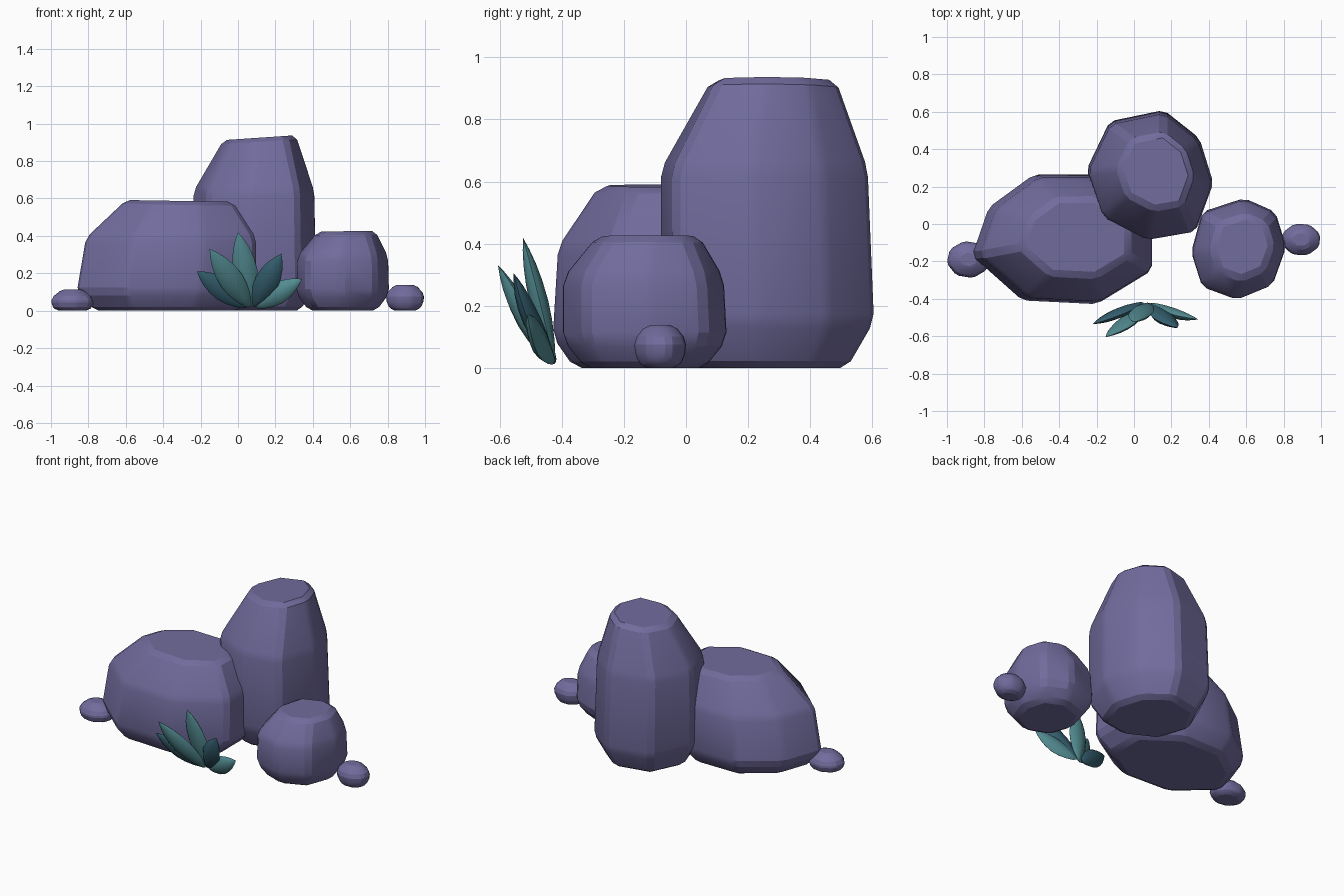
import bpy, bmesh, math
from mathutils import Vector

if "Cube" in bpy.data.objects:
    bpy.data.objects.remove(bpy.data.objects["Cube"])


def material(name, rgb):
    m = bpy.data.materials.new(name)
    m.diffuse_color = (*rgb, 1)
    m.use_nodes = True
    m.node_tree.nodes["Principled BSDF"].inputs["Base Color"].default_value = m.diffuse_color
    return m


STONE = material("violet stone", (0.165, 0.148, 0.335))
TEAL = material("light teal leaf", (0.085, 0.26, 0.285))
DARK_TEAL = material("dark teal leaf", (0.035, 0.115, 0.16))


def finish(bm, name, mat, angle):
    bmesh.ops.recalc_face_normals(bm, faces=bm.faces)
    me = bpy.data.meshes.new(name)
    bm.to_mesh(me)
    bm.free()
    me.materials.append(mat)
    ob = bpy.data.objects.new(name, me)
    bpy.context.collection.objects.link(ob)
    bpy.ops.object.select_all(action='DESELECT')
    ob.select_set(True)
    bpy.context.view_layer.objects.active = ob
    bpy.ops.object.shade_smooth_by_angle(angle=math.radians(angle))
    return ob


def bridge(bm, rings):
    n = len(rings[0])
    for a, b in zip(rings, rings[1:]):
        for i in range(n):
            j = (i + 1) % n
            bm.faces.new((a[i], a[j], b[j], b[i]))


def rock(name, outline, levels, bevel, tilt=0.0):
    """Loft an outline through levels (z, scale, shift x, shift y), then chamfer."""
    xs, ys = zip(*outline)
    cx, cy = (min(xs) + max(xs)) / 2, (min(ys) + max(ys)) / 2
    bm = bmesh.new()
    rings = []
    for k, (z, s, dx, dy) in enumerate(levels):
        t = tilt if k == len(levels) - 1 else 0
        rings.append([bm.verts.new((cx + dx + (x - cx) * s, cy + dy + (y - cy) * s,
                                    z + t * (x - cx))) for x, y in outline])
    bridge(bm, rings)
    bm.faces.new(rings[0][::-1])
    bm.faces.new(rings[-1])
    bmesh.ops.bevel(bm, geom=bm.edges[:], offset=bevel, segments=1,
                    affect='EDGES', clamp_overlap=True)
    return finish(bm, name, STONE, 20)


def oval(cx, cy, rx, ry, turn):
    return [(cx + rx * math.cos(turn + i * math.tau / 8),
             cy + ry * math.sin(turn + i * math.tau / 8)) for i in range(8)]


# Three large rocks
rock("tall_rock",
     [(-0.13, 0.55), (0.16, 0.61), (0.35, 0.46), (0.425, 0.22),
      (0.33, -0.04), (0.07, -0.085), (-0.17, 0.04), (-0.255, 0.29)],
     [(0, 0.75, 0, 0), (0.15, 1.0, 0, 0), (0.64, 0.97, 0, -0.01),
      (0.925, 0.59, 0.03, 0.02)], 0.025, 0.04)
rock("wide_rock",
     [(-0.78, 0.09), (-0.54, 0.265), (-0.19, 0.265), (0.095, 0.06),
      (0.095, -0.25), (-0.2, -0.43), (-0.6, -0.41), (-0.87, -0.17)],
     [(0, 0.80, 0, 0), (0.10, 1.0, 0, 0), (0.39, 0.95, 0.025, 0),
      (0.587, 0.60, 0.07, 0.01)], 0.025, -0.01)
rock("round_rock",
     [(0.59, 0.145), (0.76, 0.07), (0.82, -0.12), (0.745, -0.33),
      (0.55, -0.41), (0.36, -0.34), (0.3, -0.15), (0.36, 0.07)],
     [(0, 0.72, 0, 0), (0.09, 0.98, 0, 0), (0.29, 0.96, 0, -0.005),
      (0.425, 0.62, 0.02, 0.01)], 0.025, 0.01)

# Two pebbles at the ends
rock("left_pebble", oval(-0.885, -0.19, 0.12, 0.102, 0.2),
     [(0, 0.75, 0, 0), (0.03, 1, 0, 0), (0.07, 0.97, 0, 0), (0.114, 0.5, 0, 0)], 0.014)
rock("right_pebble", oval(0.893, -0.083, 0.11, 0.09, 0.35),
     [(0, 0.65, 0, 0), (0.035, 0.95, 0, 0), (0.09, 1, 0, 0), (0.138, 0.55, 0, 0)], 0.014)


def leaf(name, base, tip, width, thick, mat, bow):
    """Pointed, plump leaf with a lens cross-section and sharp rims."""
    base, tip = Vector(base), Vector(tip)
    d = (tip - base).normalized()
    side = d.cross(Vector((0, -1, 0))).normalized()
    out = side.cross(d).normalized()
    if out.y > 0:
        out = -out
    bm = bmesh.new()
    rings = []
    stations = [(0.04, 0.30), (0.16, 0.62), (0.32, 0.90), (0.48, 1.0),
                (0.64, 0.90), (0.78, 0.68), (0.90, 0.36)]
    for t, w in stations:
        c = base.lerp(tip, t) + out * bow * math.sin(math.pi * t)
        ring = []
        for i in range(8):
            a = i * math.tau / 8
            s = math.sin(a)
            ring.append(bm.verts.new(c + side * math.cos(a) * width / 2 * w
                                     + out * s * abs(s) ** 0.3 * thick / 2 * w))
        rings.append(ring)
    bridge(bm, rings)
    for ring, point in ((rings[0], base), (rings[-1], tip)):
        v = bm.verts.new(point)
        for i in range(8):
            bm.faces.new((ring[i], ring[(i + 1) % 8], v))
    return finish(bm, name, mat, 50)


# Fan of five leaves in front of the rocks
leaf("leaf_tall", (0.075, -0.425, 0.02), (0.0, -0.525, 0.42), 0.13, 0.06, TEAL, 0.0)
leaf("leaf_left", (0.065, -0.43, 0.02), (-0.152, -0.605, 0.33), 0.13, 0.055, TEAL, 0.01)
leaf("leaf_low_left", (0.05, -0.42, 0.02), (-0.22, -0.535, 0.21), 0.12, 0.055, DARK_TEAL, 0.0)
leaf("leaf_right", (0.085, -0.425, 0.02), (0.232, -0.555, 0.305), 0.13, 0.06, DARK_TEAL, 0.01)
leaf("leaf_low_right", (0.09, -0.425, 0.02), (0.342, -0.51, 0.17), 0.115, 0.055, TEAL, 0.01)
